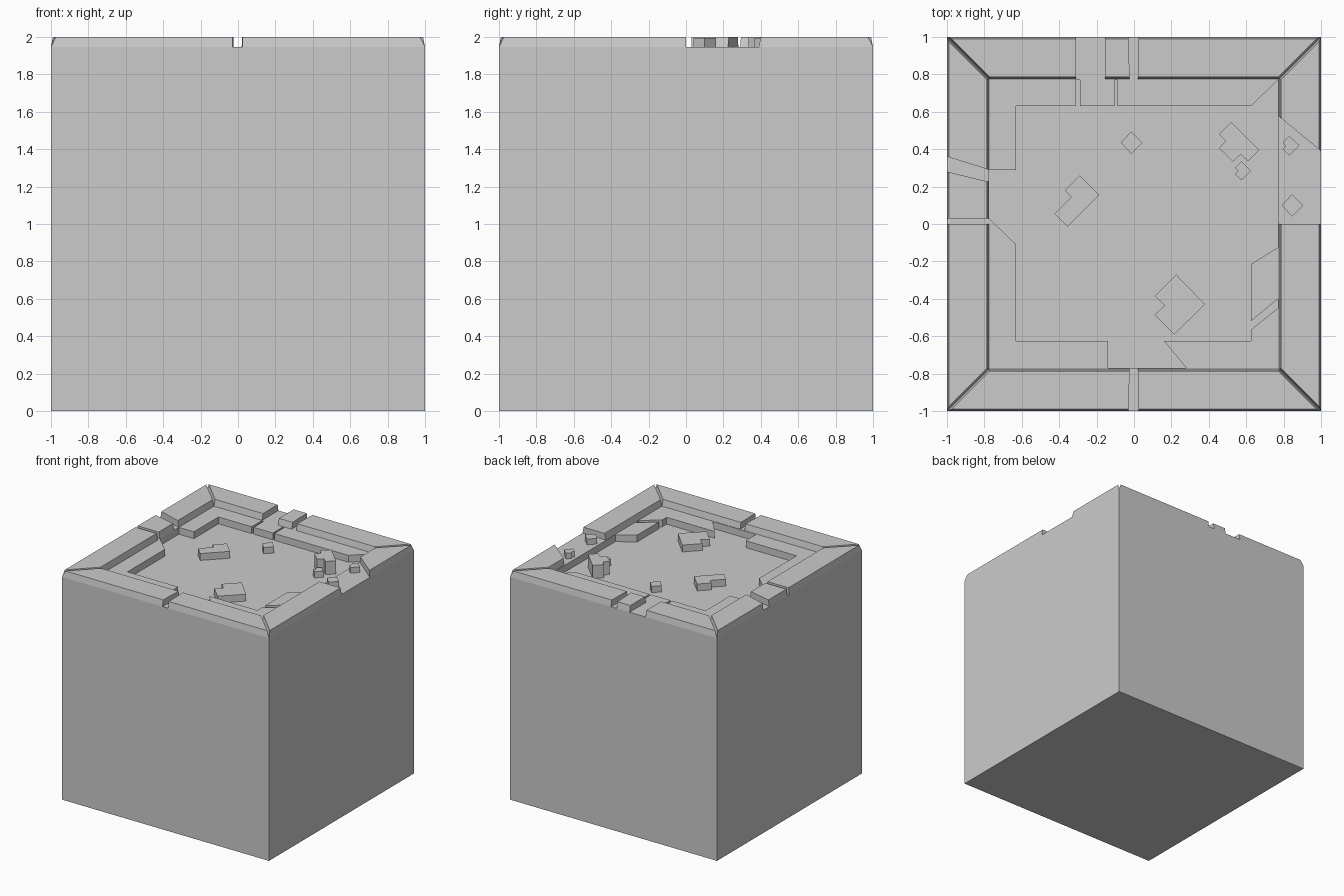
import bpy, bmesh

if "Cube" in bpy.data.objects:
    bpy.data.objects.remove(bpy.data.objects["Cube"])

LEDGE, FLOOR, TOP = 1.945, 1.885, 2.0


def loft(name, low, high, z0, z1):
    """Solid between two outlines with the same number of points."""
    bm = bmesh.new()
    a = [bm.verts.new((x, y, z0)) for x, y in low]
    b = [bm.verts.new((x, y, z1)) for x, y in high]
    n = len(a)
    bm.faces.new(a[::-1])
    bm.faces.new(b)
    for i in range(n):
        j = (i + 1) % n
        bm.faces.new((a[i], a[j], b[j], b[i]))
    bmesh.ops.recalc_face_normals(bm, faces=bm.faces)
    me = bpy.data.meshes.new(name)
    bm.to_mesh(me)
    bm.free()
    ob = bpy.data.objects.new(name, me)
    bpy.context.collection.objects.link(ob)
    return ob


# main block
square = [(-1, -1), (1, -1), (1, 1), (-1, 1)]
block = loft("block", square, square, 0, LEDGE)

# sunken floor with the broken ledge as its outline
pit_outline = [
    (-.63, .63), (-.63, .29), (-.775, .29), (-.775, .03), (-.63, -.11),
    (-.63, -.625), (-.14, -.625), (-.14, -.77), (.28, -.77), (.16, -.625),
    (.625, -.625), (.625, -.565), (.77, -.45), (.77, -.40), (.625, -.52),
    (.625, -.215), (.77, -.125), (.77, .77), (.625, .63),
    (-.09, .63), (-.09, .77), (-.105, .77), (-.105, .63),
    (-.29, .63), (-.29, .77), (-.31, .77), (-.31, .63)]
cutter = loft("pit_cutter", pit_outline, pit_outline, FLOOR, 2.1)
cutter.hide_render = True
cut = block.modifiers.new("pit", "BOOLEAN")
cut.operation = "DIFFERENCE"
cut.solver = "EXACT"
cut.object = cutter
bpy.context.view_layer.objects.active = block
bpy.ops.object.modifier_apply(modifier=cut.name)
bpy.data.objects.remove(cutter)

# rim walls: s runs along the side, d is the distance out from the centre
SIDES = {"front": lambda s, d: (s, -d), "back": lambda s, d: (s, d),
         "right": lambda s, d: (d, s), "left": lambda s, d: (-d, s)}
OUT, INN, OUT_TOP, INN_TOP = 1.0, .775, .99, .787


def wall(side, start, end):
    """start/end: (s at outer edge, s at inner edge); +-1 outer means a mitred corner."""
    def top_s(e, d):
        if abs(e[0]) == 1:
            return (d - .015) * e[0]
        return e[1] + (e[0] - e[1]) * (d - INN) / (OUT - INN)
    f = SIDES[side]
    low = [f(start[0], OUT), f(end[0], OUT), f(end[1], INN), f(start[1], INN)]
    high = [f(top_s(start, OUT_TOP), OUT_TOP), f(top_s(end, OUT_TOP), OUT_TOP),
            f(top_s(end, INN_TOP), INN_TOP), f(top_s(start, INN_TOP), INN_TOP)]
    loft(side + "_rim_wall", low, high, LEDGE, TOP)


NEG, POS = (-1, -INN), (1, INN)
wall("front", NEG, (-.03, -.023))
wall("front", (.025, .02), POS)
wall("back", NEG, (-.31, -.31))
wall("back", (-.155, -.155), (-.03, -.023))
wall("back", (.025, .02), POS)
wall("right", NEG, (0, 0))
wall("right", (.39, .575), POS)
wall("left", NEG, (0, 0))
wall("left", (.03, .03), (.28, .225))
wall("left", (.36, .29), POS)

# loose blocks scattered on the floor and on the ledge
loose = [
    ("tall_floor_block", FLOOR, TOP,
     [(.52, .545), (.67, .395), (.61, .335), (.57, .372), (.53, .333),
      (.455, .405), (.49, .445), (.455, .48)]),
    ("small_floor_block", FLOOR, 1.94,
     [(.575, .335), (.625, .285), (.575, .235), (.54, .265), (.557, .285), (.54, .30)]),
    ("long_floor_block", FLOOR, 1.945,
     [(-.29, .26), (-.185, .155), (-.355, -.015), (-.425, .055), (-.335, .145), (-.37, .18)]),
    ("wide_floor_block", FLOOR, 1.945,
     [(.225, -.27), (.38, -.43), (.215, -.59), (.11, -.485), (.165, -.435), (.11, -.385)]),
    ("floor_cube", FLOOR, 1.94,
     [(-.015, .495), (.045, .435), (-.015, .375), (-.07, .435)]),
    ("ledge_cube", LEDGE, 1.995,
     [(.845, .16), (.905, .1), (.845, .04), (.79, .1)]),
    ("ledge_block", LEDGE, 1.995,
     [(.83, .47), (.885, .42), (.83, .365), (.795, .4), (.81, .417), (.795, .435)]),
]
for name, z0, z1, pts in loose:
    loft(name, pts, pts, z0, z1)
